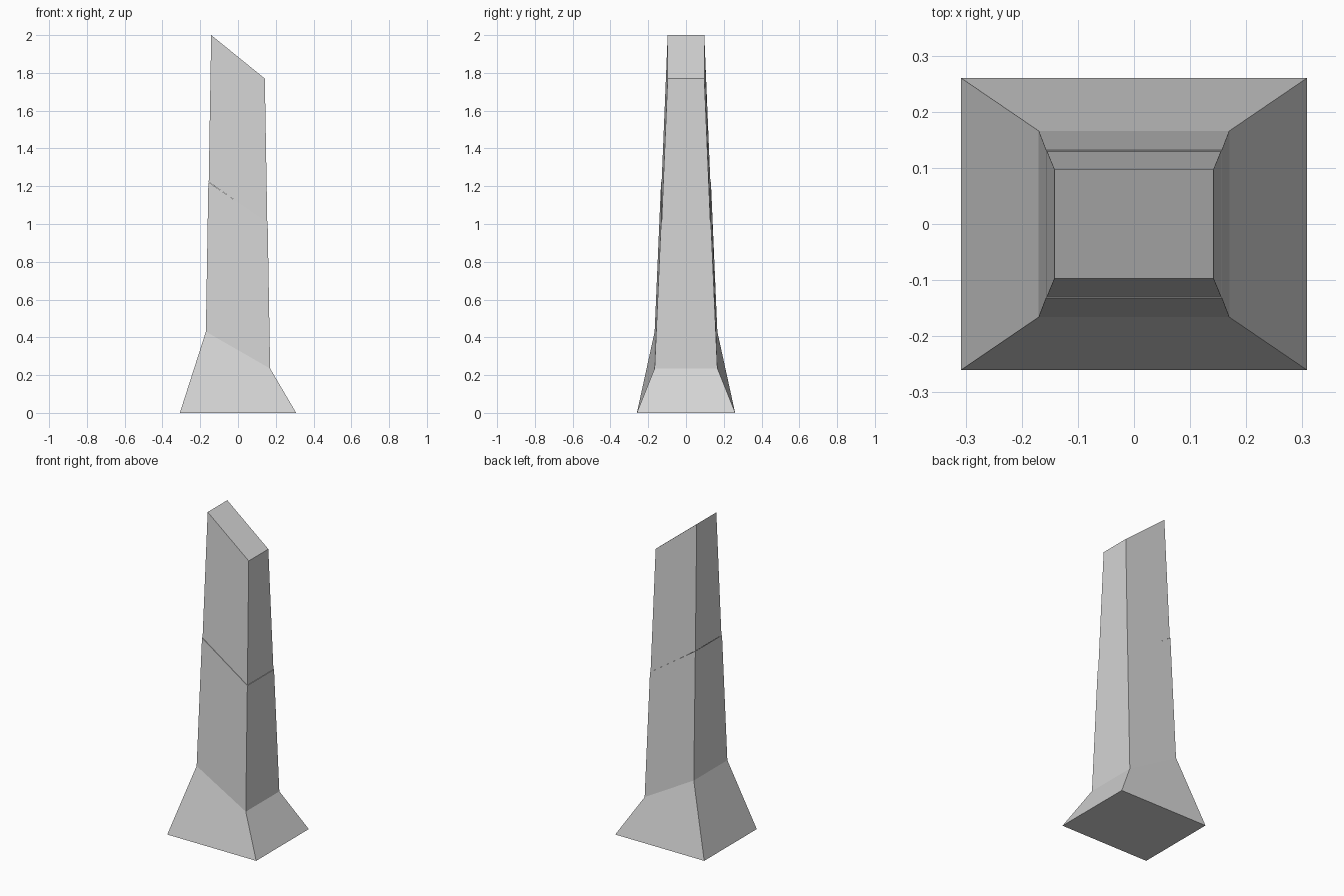
import bpy
import bmesh

cube = bpy.data.objects.get("Cube")
if cube:
    bpy.data.objects.remove(cube, do_unlink=True)

# Single stone colour
stone = bpy.data.materials.new("pale_grey_stone")
stone.use_nodes = True
colour = (0.66, 0.66, 0.66, 1)
stone.diffuse_color = colour
stone.node_tree.nodes["Principled BSDF"].inputs["Base Color"].default_value = colour


def tapered_block(name, lower, upper, cap_bottom=False, cap_top=False):
    """Loft two slanted rectangles: (half width, half depth, left z, right z)."""
    bm = bmesh.new()
    rings = []
    for half_x, half_y, z_low_x, z_high_x in (lower, upper):
        rings.append([
            bm.verts.new((sx * half_x, sy * half_y, z_high_x if sx > 0 else z_low_x))
            for sx, sy in ((-1, -1), (1, -1), (1, 1), (-1, 1))
        ])
    a, b = rings
    for i in range(4):
        j = (i + 1) % 4
        bm.faces.new((a[i], a[j], b[j], b[i]))
    if cap_bottom:
        bm.faces.new(a[::-1])
    if cap_top:
        bm.faces.new(b)
    mesh = bpy.data.meshes.new(name)
    bm.to_mesh(mesh)
    bm.free()
    mesh.materials.append(stone)
    obj = bpy.data.objects.new(name, mesh)
    bpy.context.collection.objects.link(obj)
    return obj


# Slanted cross-sections, from the ground to the tip
ground = (0.308, 0.26, 0, 0)
collar = (0.17, 0.166, 0.43, 0.235)
seam = (0.157, 0.132, 1.222, 1.007)
seam_inner = (0.155, 0.129, 1.222, 1.007)
tip = (0.142, 0.097, 2.0, 1.77)

# Flared foot, then two shaft blocks with a fine ledge at the joint
tapered_block("flared_base", ground, collar, cap_bottom=True)
tapered_block("lower_shaft", collar, seam, cap_top=True)
tapered_block("upper_shaft", seam_inner, tip, cap_top=True)
